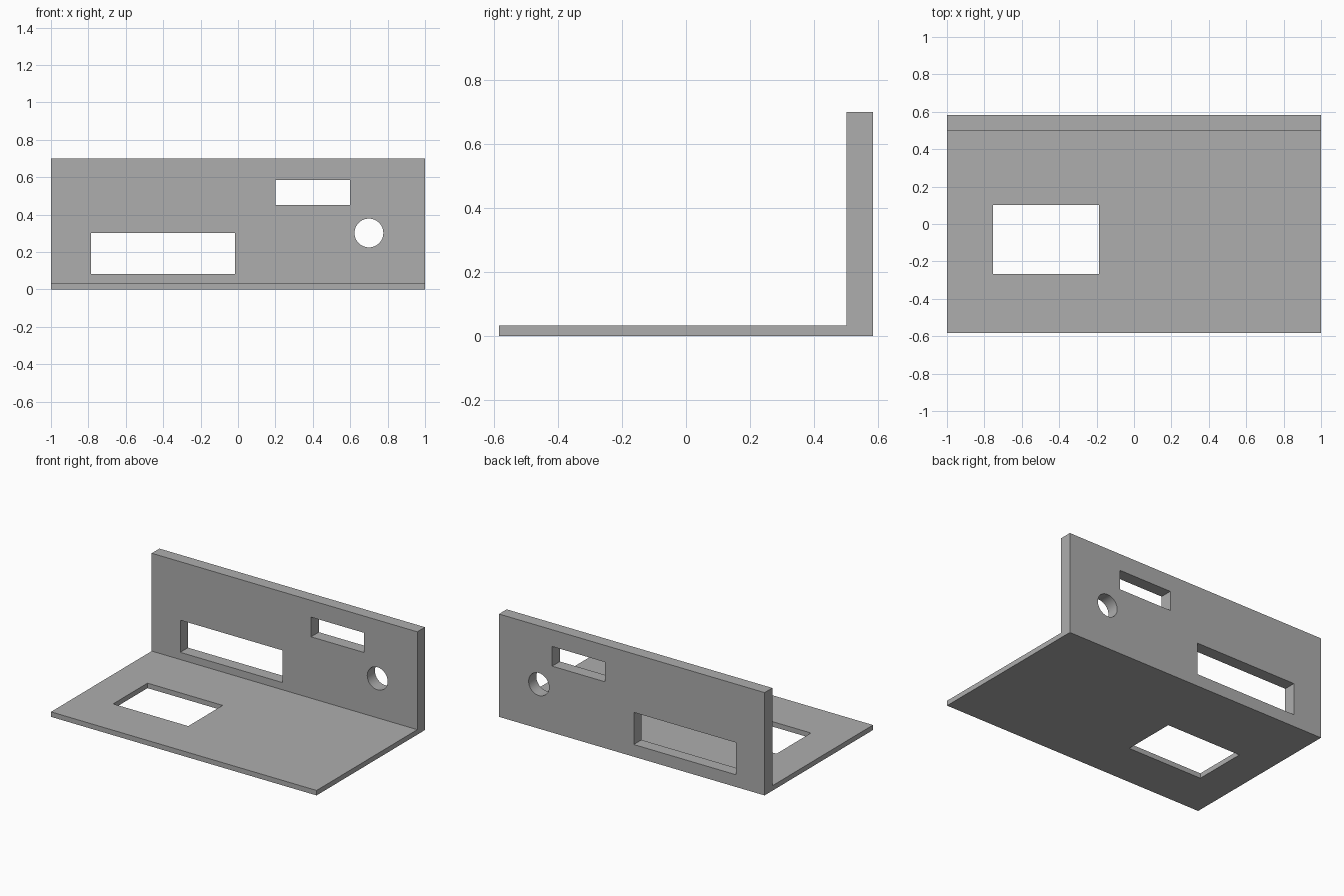
import bpy
import bmesh
from math import radians, pi
from mathutils import Matrix

default = bpy.data.objects.get("Cube")
if default:
    bpy.data.objects.remove(default, do_unlink=True)

LENGTH, HALF_DEPTH, HEIGHT = 2.0, 0.583, 0.70
WALL_FRONT, FLOOR_TOP = 0.50, 0.034

grey = bpy.data.materials.new("plain grey")
grey.use_nodes = True
grey.diffuse_color = (0.42, 0.42, 0.42, 1)
grey.node_tree.nodes["Principled BSDF"].inputs["Base Color"].default_value = grey.diffuse_color


def make_object(name, bm):
    bmesh.ops.recalc_face_normals(bm, faces=bm.faces)
    mesh = bpy.data.meshes.new(name)
    bm.to_mesh(mesh)
    bm.free()
    mesh.materials.append(grey)
    obj = bpy.data.objects.new(name, mesh)
    bpy.context.collection.objects.link(obj)
    return obj


def box_cutter(name, x, y, z):
    """Box spanning the given (low, high) ranges."""
    bm = bmesh.new()
    spans = (x, y, z)
    bmesh.ops.create_cube(bm, size=1)
    bmesh.ops.scale(bm, vec=[hi - lo for lo, hi in spans], verts=bm.verts)
    bmesh.ops.translate(bm, vec=[(lo + hi) / 2 for lo, hi in spans], verts=bm.verts)
    return make_object(name, bm)


def round_cutter(name, x, z, radius):
    """Cylinder running through the wall from front to back."""
    bm = bmesh.new()
    place = Matrix.Translation((x, HALF_DEPTH, z)) @ Matrix.Rotation(pi / 2, 4, "X")
    bmesh.ops.create_cone(bm, cap_ends=True, segments=48, radius1=radius,
                          radius2=radius, depth=0.4, matrix=place)
    return make_object(name, bm)


# L-shaped bracket: thin floor plate and thicker back wall in one profile
profile = [(-HALF_DEPTH, 0), (HALF_DEPTH, 0), (HALF_DEPTH, HEIGHT),
           (WALL_FRONT, HEIGHT), (WALL_FRONT, FLOOR_TOP), (-HALF_DEPTH, FLOOR_TOP)]
bm = bmesh.new()
side = bm.faces.new([bm.verts.new((-LENGTH / 2, y, z)) for y, z in profile])
extruded = bmesh.ops.extrude_face_region(bm, geom=[side], use_keep_orig=True)["geom"]
bmesh.ops.translate(bm, vec=(LENGTH, 0, 0),
                    verts=[v for v in extruded if isinstance(v, bmesh.types.BMVert)])
bracket = make_object("angle_bracket", bm)

# Openings in the wall and floor
through_wall = (WALL_FRONT - 0.1, HALF_DEPTH + 0.1)
cutters = [
    box_cutter("wide_wall_opening", (-0.785, -0.015), through_wall, (0.083, 0.302)),
    box_cutter("upper_wall_slot", (0.20, 0.60), through_wall, (0.452, 0.586)),
    round_cutter("round_wall_hole", 0.70, 0.302, 0.077),
    box_cutter("floor_opening", (-0.753, -0.187), (-0.268, 0.102), (-0.1, 0.1)),
]
bpy.context.view_layer.objects.active = bracket
for cutter in cutters:
    cut = bracket.modifiers.new(cutter.name, "BOOLEAN")
    cut.operation = "DIFFERENCE"
    cut.solver = "EXACT"
    cut.object = cutter
    bpy.ops.object.modifier_apply(modifier=cut.name)
for cutter in cutters:
    bpy.data.objects.remove(cutter, do_unlink=True)

# Smooth the round hole, keep every corner sharp
bpy.ops.object.select_all(action="DESELECT")
bracket.select_set(True)
bpy.ops.object.shade_smooth_by_angle(angle=radians(30))
